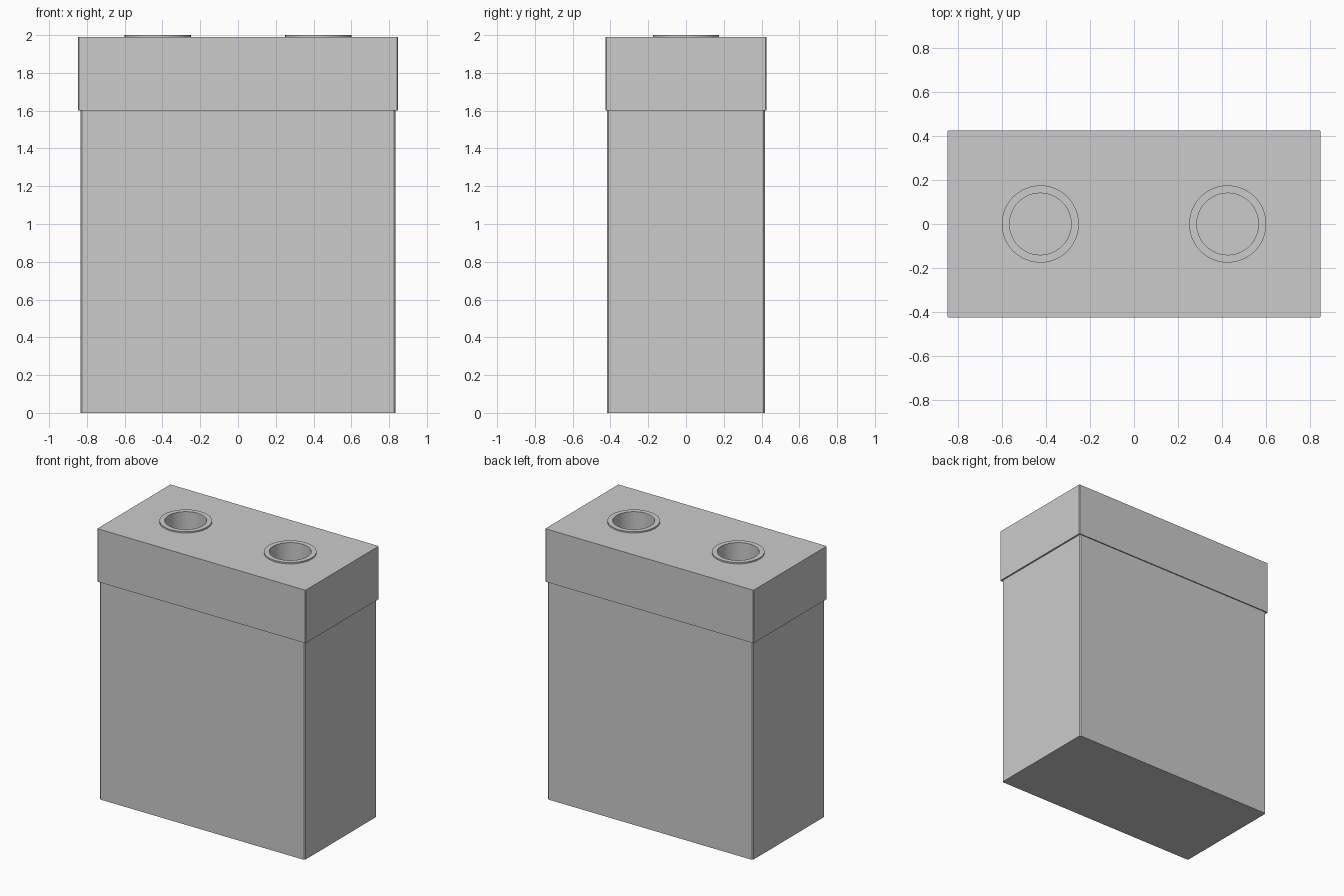
import bpy, bmesh
from math import cos, sin, tau

if "Cube" in bpy.data.objects:
    bpy.data.objects.remove(bpy.data.objects["Cube"])

SEG = 48
HOLE_X = 0.425
R_IN, R_OUT = 0.14, 0.175
Z_RIM, Z_TOP, Z_SEAM = 2.0, 1.99, 1.6


def finish(name, bm):
    bmesh.ops.recalc_face_normals(bm, faces=bm.faces)
    me = bpy.data.meshes.new(name)
    bm.to_mesh(me)
    bm.free()
    ob = bpy.data.objects.new(name, me)
    bpy.context.collection.objects.link(ob)
    return ob


def box(name, hx, hy, z0, z1, bevel):
    """Box with narrow chamfers on its upright edges."""
    bm = bmesh.new()
    bmesh.ops.create_cube(bm, size=1)
    for v in bm.verts:
        v.co = (v.co.x * 2 * hx, v.co.y * 2 * hy, z0 if v.co.z < 0 else z1)
    upright = [e for e in bm.edges if abs(e.verts[0].co.z - e.verts[1].co.z) > 0.1]
    bmesh.ops.bevel(bm, geom=upright, offset=bevel, segments=1, affect='EDGES')
    return finish(name, bm)


def lathe(name, x, profile, closed):
    """Turn an (r, z) profile about a vertical axis at x."""
    bm = bmesh.new()
    rings = [[bm.verts.new((x + r * cos(tau * i / SEG), r * sin(tau * i / SEG), z))
              for i in range(SEG)] for r, z in profile]
    pairs = list(zip(rings, rings[1:]))
    if closed:
        pairs.append((rings[-1], rings[0]))
    else:
        bm.faces.new(rings[0])
        bm.faces.new(rings[-1])
    for a, b in pairs:
        for i in range(SEG):
            j = (i + 1) % SEG
            bm.faces.new((a[i], a[j], b[j], b[i]))
    return finish(name, bm)


# Main body and slightly wider lid
box("body", 0.835, 0.417, 0, Z_SEAM, 0.008)
lid = box("lid", 0.847, 0.425, Z_SEAM, Z_TOP, 0.005)

for side, x in (("left", -HOLE_X), ("right", HOLE_X)):
    # Round opening down through the lid
    cutter = lathe(side + "_hole_cutter", x, [(R_IN, 1.5), (R_IN, 2.1)], False)
    cutter.hide_render = True
    cutter.hide_set(True)
    mod = lid.modifiers.new(side + "_hole", 'BOOLEAN')
    mod.operation = 'DIFFERENCE'
    mod.solver = 'EXACT'
    mod.object = cutter
    # Raised rim around the opening
    lathe(side + "_rim", x, [(R_IN, Z_TOP), (R_OUT, Z_TOP),
                             (R_OUT, Z_RIM), (R_IN, Z_RIM)], True)
